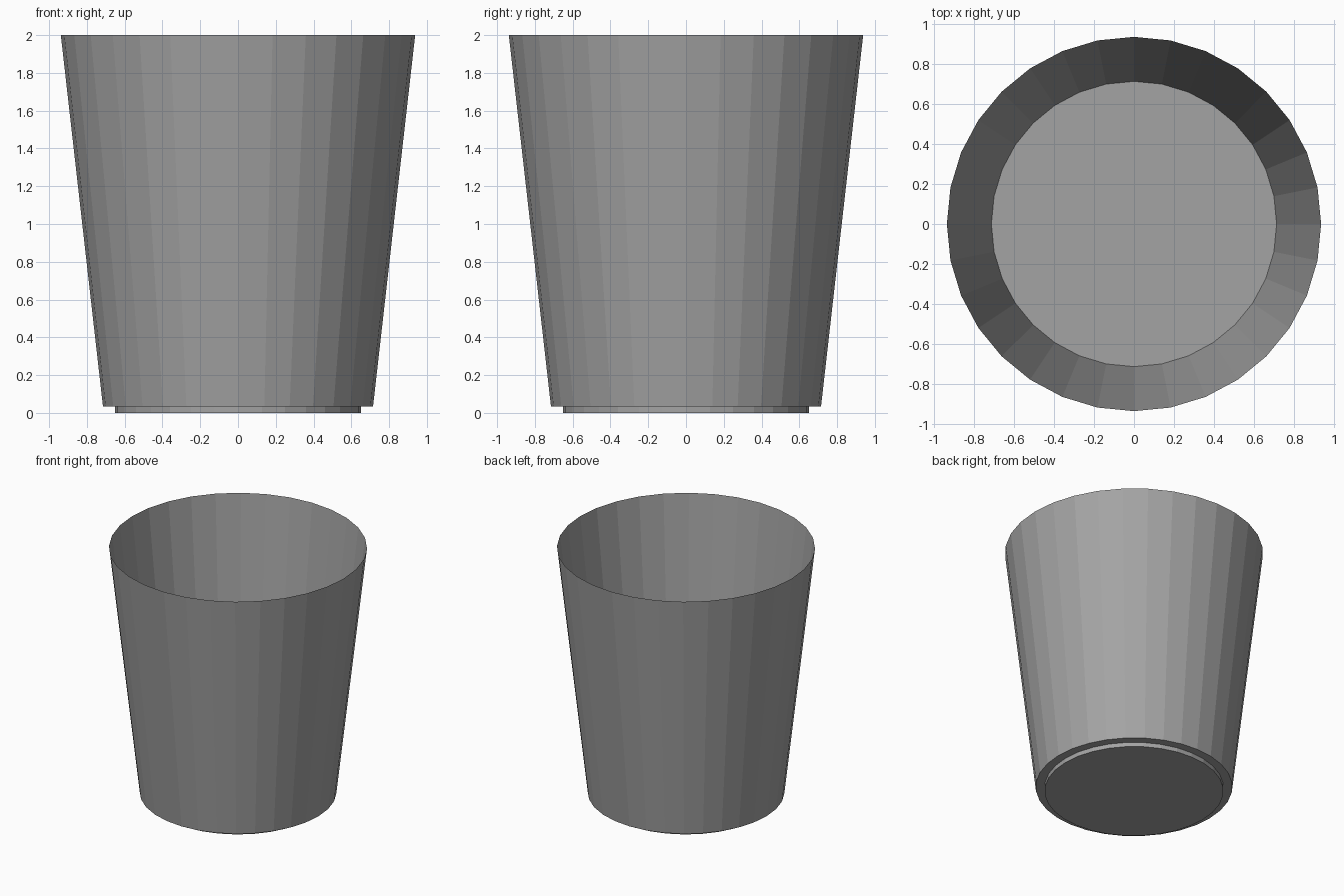
import bpy, bmesh
from math import cos, sin, tau

if "Cube" in bpy.data.objects:
    bpy.data.objects.remove(bpy.data.objects["Cube"])

SIDES = 32
SEAM_PANEL = 13  # wall facet bounded by two open seams

grey = bpy.data.materials.new("dark_grey")
grey.diffuse_color = (0.37, 0.37, 0.37, 1.0)
grey.use_nodes = True
grey.node_tree.nodes["Principled BSDF"].inputs["Base Color"].default_value = grey.diffuse_color


def ring(bm, radius, z):
    return [bm.verts.new((radius * cos(tau * i / SIDES), radius * sin(tau * i / SIDES), z))
            for i in range(SIDES)]


def bridge(bm, low, high):
    for i in range(SIDES):
        j = (i + 1) % SIDES
        bm.faces.new((low[i], low[j], high[j], high[i]))


def finish(bm, name):
    mesh = bpy.data.meshes.new(name)
    bm.to_mesh(mesh)
    bm.free()
    mesh.materials.append(grey)
    obj = bpy.data.objects.new(name, mesh)
    bpy.context.collection.objects.link(obj)


# Thin tapered cup wall with its floor, open at the top
bm = bmesh.new()
bottom = ring(bm, 0.715, 0.035)
rim = ring(bm, 0.938, 2.0)
bridge(bm, bottom, rim)
bm.faces.new(bottom[::-1])

# Seams on both sides of one wall panel
seams = [bm.edges.get((bottom[i], rim[i])) for i in (SEAM_PANEL, SEAM_PANEL + 1)]
bmesh.ops.split_edges(bm, edges=seams)
finish(bm, "cup_body")

# Recessed foot under the cup, closed underneath
bm = bmesh.new()
foot_low = ring(bm, 0.65, 0.0)
foot_high = ring(bm, 0.65, 0.035)
bridge(bm, foot_low, foot_high)
bm.faces.new(foot_low[::-1])
finish(bm, "cup_foot")
